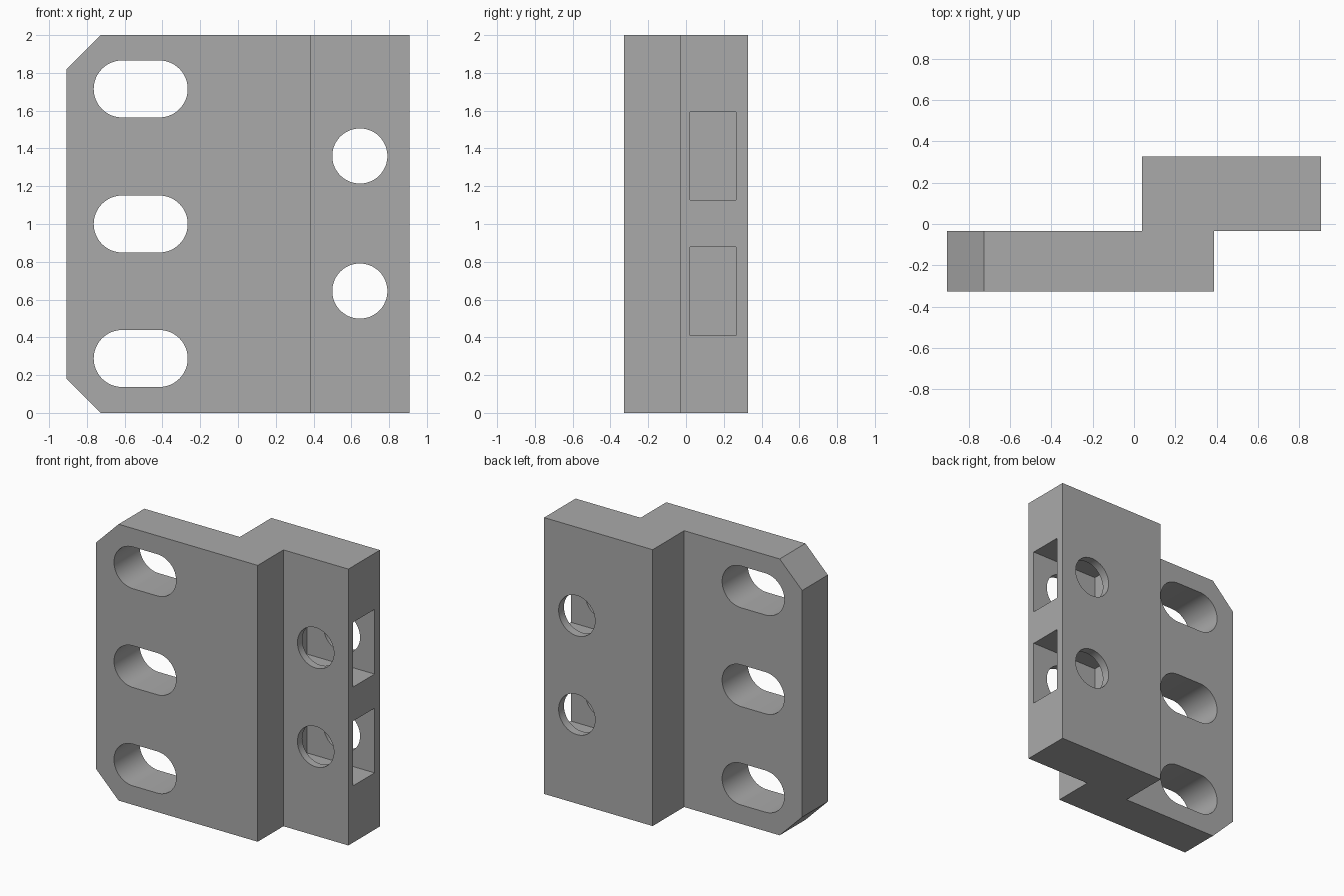
import bpy, bmesh
from math import sin, cos, pi
from mathutils import Vector

if "Cube" in bpy.data.objects:
    bpy.data.objects.remove(bpy.data.objects["Cube"], do_unlink=True)

grey = bpy.data.materials.new("plain grey")
grey.use_nodes = True
grey.diffuse_color = (0.4, 0.4, 0.4, 1)
grey.node_tree.nodes["Principled BSDF"].inputs["Base Color"].default_value = (0.4, 0.4, 0.4, 1)


def prism(name, points, direction):
    """Closed solid from a planar outline pushed along a direction."""
    bm = bmesh.new()
    face = bm.faces.new([bm.verts.new(p) for p in points])
    result = bmesh.ops.extrude_face_region(bm, geom=[face])
    moved = [g for g in result["geom"] if isinstance(g, bmesh.types.BMVert)]
    bmesh.ops.translate(bm, verts=moved, vec=Vector(direction))
    bmesh.ops.recalc_face_normals(bm, faces=bm.faces)
    mesh = bpy.data.meshes.new(name)
    bm.to_mesh(mesh)
    bm.free()
    mesh.materials.append(grey)
    obj = bpy.data.objects.new(name, mesh)
    bpy.context.collection.objects.link(obj)
    return obj


def slot(name, x, z, radius, half, steps=24):
    """Cutter through the thickness: a round hole, or a slot when half > 0."""
    count = steps + 1 if half else steps
    outline = []
    for side, start in ((1, -pi / 2), (-1, pi / 2)):
        for i in range(count):
            a = start + pi * i / steps
            outline.append((x + side * half + radius * cos(a), -0.6, z + radius * sin(a)))
    return prism(name, outline, (0, 1.2, 0))


def cut(target, cutters):
    for c in cutters:
        c.hide_render = True
        mod = target.modifiers.new(c.name, 'BOOLEAN')
        mod.operation = 'DIFFERENCE'
        mod.solver = 'EXACT'
        mod.object = c
    graph = bpy.context.evaluated_depsgraph_get()
    mesh = bpy.data.meshes.new_from_object(target.evaluated_get(graph))
    target.modifiers.clear()
    target.data = mesh
    for c in cutters:
        bpy.data.objects.remove(c, do_unlink=True)


LEFT, RIGHT, DEPTH, STEP = -0.907, 0.907, 0.327, -0.033
CHAMFER = 0.18

# Stepped bracket body
body = prism("bracket_body", [
    (LEFT, -DEPTH, 0), (0.387, -DEPTH, 0), (0.387, STEP, 0), (RIGHT, STEP, 0),
    (RIGHT, DEPTH, 0), (0.038, DEPTH, 0), (0.038, STEP, 0), (LEFT, STEP, 0)], (0, 0, 2))

cutters = []

# Chamfered outer corners
for end, inward, far in ((0, CHAMFER, -0.1), (2, 2 - CHAMFER, 2.1)):
    away = far - end
    cutters.append(prism("corner_cutter", [
        (LEFT + CHAMFER - away * (1 if end else -1), -0.6, far),
        (LEFT - 0.1, -0.6, far),
        (LEFT - 0.1, -0.6, inward + (0.1 if end == 0 else -0.1))], (0, 1.2, 0)))
    # Keep the cut plane through both chamfer edges
    for v in cutters[-1].data.vertices:
        if abs(v.co.z - far) < 1e-4 and v.co.x > LEFT:
            v.co.x = LEFT + CHAMFER + 0.1

# Long mounting slots
for z in (0.288, 1.0, 1.715):
    cutters.append(slot("slot_cutter", -0.515, z, 0.151, 0.098))

# Round holes, each meeting a rectangular pocket from the side
for z in (0.645, 1.36):
    cutters.append(slot("hole_cutter", 0.645, z, 0.146, 0))
    cutters.append(prism("pocket_cutter", [
        (0.365, 0.022, z - 0.234), (0.365, 0.266, z - 0.234),
        (0.365, 0.266, z + 0.234), (0.365, 0.022, z + 0.234)], (0.8, 0, 0)))

cut(body, cutters)

bpy.ops.object.select_all(action='DESELECT')
body.select_set(True)
bpy.context.view_layer.objects.active = body
bpy.ops.object.shade_smooth_by_angle(angle=pi / 6)
